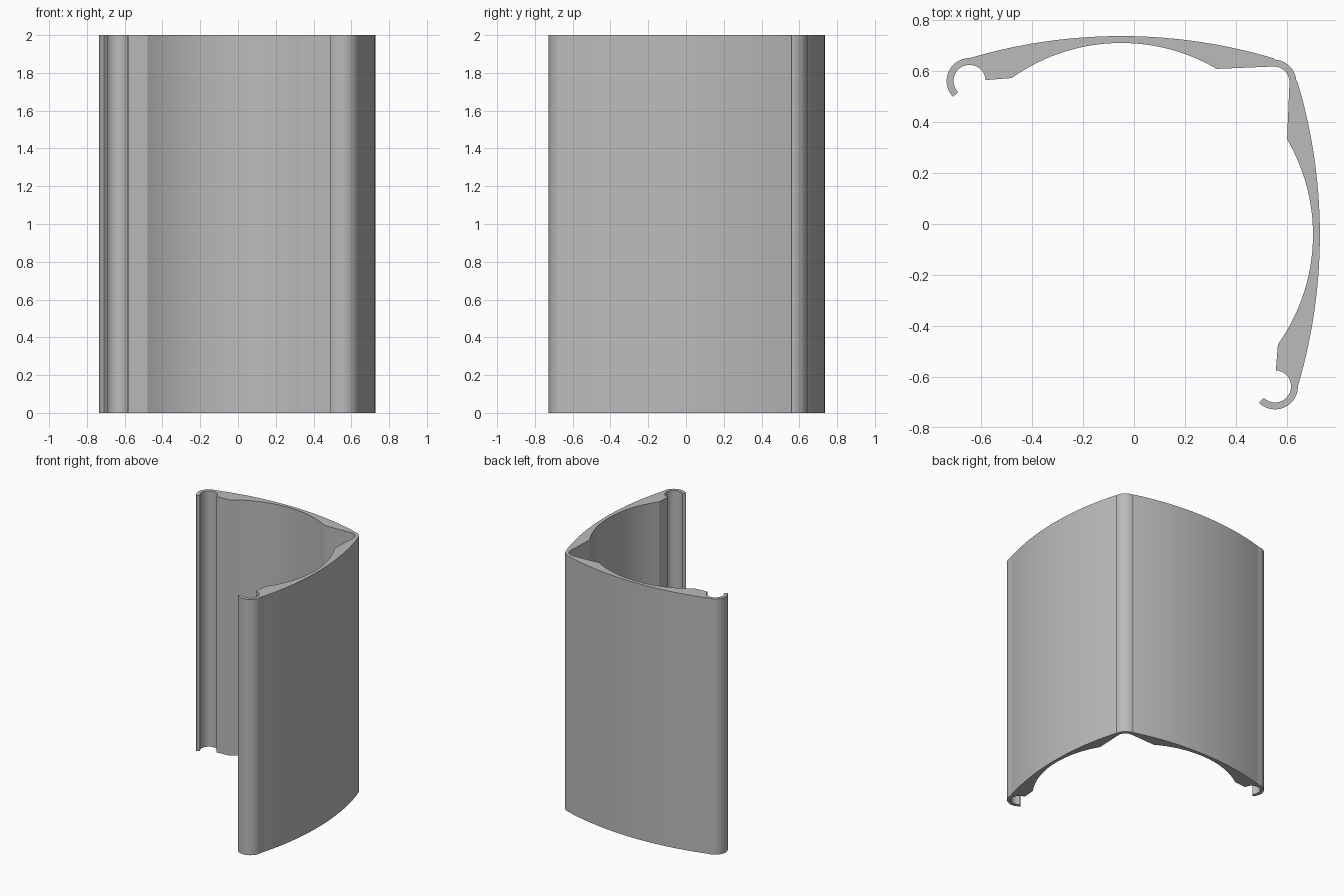
import bpy
import bmesh
from math import cos, sin, radians

HEIGHT = 2.0
SHIFT = 0.008          # offset of the mirror diagonal y = x + SHIFT
HOOK = (-0.645, 0.561)
CORNER = (0.547, 0.555)
R_OUT, R_IN = 0.09, 0.063

old = bpy.data.objects.get("Cube")
if old:
    bpy.data.objects.remove(old, do_unlink=True)


def arc(centre, radius, start, end, steps):
    angles = [radians(start + (end - start) * i / steps) for i in range(steps + 1)]
    return [(centre[0] + radius * cos(a), centre[1] + radius * sin(a)) for a in angles]


def swap(points):
    """Mirror across the diagonal and reverse, to continue the outline."""
    return [(y - SHIFT, x + SHIFT) for x, y in reversed(points)]


# Outer skin of one wing: hook, shallow bow, half of the rounded corner
outer = arc(HOOK, R_OUT, 224, 92, 14)
outer += arc((-0.05, -1.353), 2.09, 106.5, 73.4, 28)
outer += arc(CORNER, R_OUT, 87, 45, 5)

# Inner skin of one wing: groove, flat lip, deep bow, flat pad, corner groove
inner = arc(HOOK, R_IN, 224, 3, 22)
inner += arc((-0.05, -0.03), 0.74, 125.5, 59.6, 28)
inner += arc(CORNER, R_IN, 98, 45, 6)

# Closed outline of both wings
outline = outer + swap(outer)[1:]
inside = inner + swap(inner)[1:]
outline += list(reversed(inside))

# Extrude the outline upward
bm = bmesh.new()
base = bm.faces.new([bm.verts.new((x, y, 0)) for x, y in outline])
result = bmesh.ops.extrude_face_region(bm, geom=[base], use_keep_orig=True)
top = [v for v in result["geom"] if isinstance(v, bmesh.types.BMVert)]
bmesh.ops.translate(bm, verts=top, vec=(0, 0, HEIGHT))
bmesh.ops.recalc_face_normals(bm, faces=bm.faces[:])
mesh = bpy.data.meshes.new("corner_profile")
bm.to_mesh(mesh)
bm.free()

panel = bpy.data.objects.new("corner_profile", mesh)
bpy.context.collection.objects.link(panel)

# Plain grey finish
grey = bpy.data.materials.new("plain_grey")
grey.use_nodes = True
colour = (0.5, 0.5, 0.5, 1)
grey.diffuse_color = colour
grey.node_tree.nodes["Principled BSDF"].inputs["Base Color"].default_value = colour
mesh.materials.append(grey)

# Smooth curved walls, sharp lips and ends
bpy.ops.object.select_all(action="DESELECT")
panel.select_set(True)
bpy.context.view_layer.objects.active = panel
bpy.ops.object.shade_smooth_by_angle(angle=radians(25))
